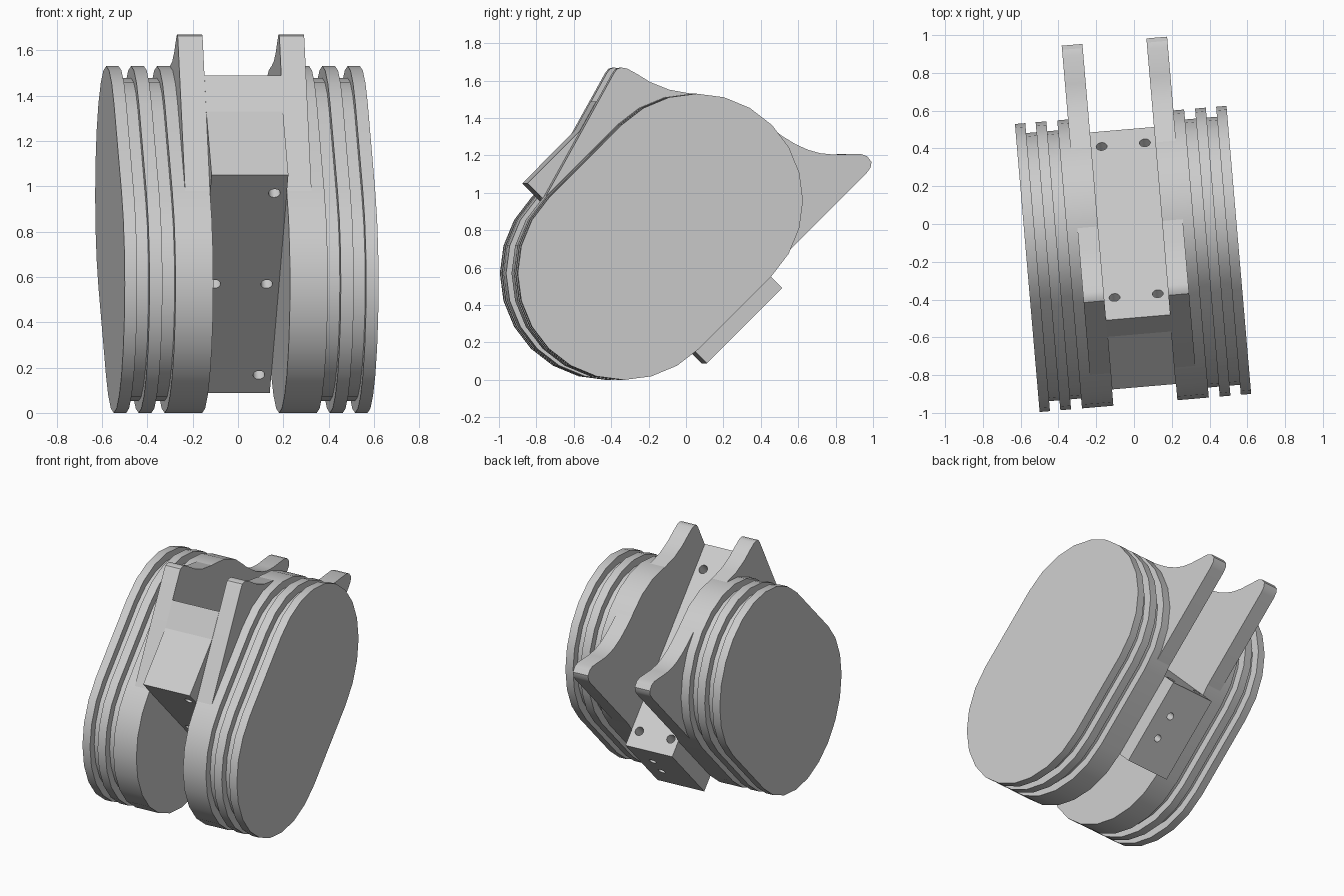
import bpy, bmesh, math
from mathutils import Matrix, Vector

cube = bpy.data.objects.get("Cube")
if cube:
    bpy.data.objects.remove(cube, do_unlink=True)

grey = bpy.data.materials.new("plain_grey")
grey.use_nodes = True
COLOUR = (0.6, 0.6, 0.6, 1)
grey.diffuse_color = COLOUR
grey.node_tree.nodes["Principled BSDF"].inputs["Base Color"].default_value = COLOUR

# Whole assembly is turned slightly about z; the oval's long axis is tilted 45 degrees
PLACE = Matrix.Translation((-0.005, -0.185, 0.765)) @ Matrix.Rotation(math.radians(4.9), 4, "Z")
TILT = Matrix.Rotation(math.radians(45), 4, "X")
HALF, RADIUS, GROOVE = 0.276, 0.57, 0.517
GAP = 0.17


def finish(name, bm, matrix, smooth=True):
    bmesh.ops.recalc_face_normals(bm, faces=bm.faces)
    bm.transform(matrix)
    mesh = bpy.data.meshes.new(name)
    bm.to_mesh(mesh)
    bm.free()
    obj = bpy.data.objects.new(name, mesh)
    bpy.context.collection.objects.link(obj)
    mesh.materials.append(grey)
    bpy.ops.object.select_all(action="DESELECT")
    obj.select_set(True)
    bpy.context.view_layer.objects.active = obj
    if smooth:
        bpy.ops.object.shade_smooth_by_angle(angle=math.radians(30))
    return obj


def loft(sections):
    """Bridge a list of closed loops and cap both ends."""
    bm = bmesh.new()
    rings = [[bm.verts.new(p) for p in s] for s in sections]
    n = len(rings[0])
    for a, b in zip(rings, rings[1:]):
        for i in range(n):
            j = (i + 1) % n
            bm.faces.new((a[i], a[j], b[j], b[i]))
    bm.faces.new(rings[0])
    bm.faces.new(rings[-1])
    return bm


def prism(profile, x0, x1):
    return loft([[(x, y, z) for y, z in profile] for x in (x0, x1)])


def oval(x, r, steps=12):
    pts = []
    for side in (1, -1):
        for i in range(steps + 1):
            a = -math.pi / 2 + math.pi * i / steps
            pts.append((x, side * (HALF + r * math.cos(a)), side * r * math.sin(a)))
    return pts


# Ear plate outline, from the front foot over both horns to the rear underside
ear_outline = [
    (-0.60, 0.20), (-0.225, 0.875), (-0.208, 0.898), (-0.185, 0.905), (-0.155, 0.90),
    (-0.10, 0.87), (-0.03, 0.827), (0.07, 0.787), (0.18, 0.767), (0.35, 0.70),
    (0.59, 0.60), (0.684, 0.535), (0.75, 0.495), (0.817, 0.465), (0.88, 0.447),
    (0.95, 0.44), (1.10, 0.443), (1.135, 0.43), (1.157, 0.40), (1.152, 0.37),
    (1.13, 0.34), (0.59, -0.20), (0.0, 0.0),
]

# Grooved oval ends and their eared plates
steps = [(GAP, RADIUS), (0.337, RADIUS), (0.337, GROOVE), (0.395, GROOVE), (0.395, RADIUS),
         (0.452, RADIUS), (0.452, GROOVE), (0.507, GROOVE), (0.507, RADIUS), (0.562, RADIUS)]
for side, word in ((1, "left"), (-1, "right")):
    finish(word + "_grooved_end", loft([oval(side * x, r) for x, r in steps]), PLACE @ TILT)
    finish(word + "_ear_plate", prism(ear_outline, side * GAP, side * 0.28), PLACE)

# Central block joining the two ends
block_outline = [(-0.278, -0.679), (0.292, -0.679), (0.292, 0.732), (0.117, 0.682), (-0.278, 0.682)]
block = finish("centre_block", prism(block_outline, -GAP, GAP), PLACE @ TILT, False)


# Blind screw holes: position on the block, boring axis, radius
def bore(pos, axis, radius, depth=0.2):
    bm = bmesh.new()
    turn = Vector(axis).to_track_quat("Z", "Y").to_matrix().to_4x4()
    bmesh.ops.create_cone(bm, cap_ends=True, segments=16, radius1=radius, radius2=radius,
                          depth=2 * depth, matrix=Matrix.Translation(pos) @ turn)
    cutter = finish("hole_cutter", bm, PLACE @ TILT, False)
    cutter.hide_render = True
    mod = block.modifiers.new("hole", "BOOLEAN")
    mod.operation, mod.solver, mod.object = "DIFFERENCE", "EXACT", cutter
    bpy.context.view_layer.objects.active = block
    bpy.ops.object.modifier_apply(modifier=mod.name)
    bpy.data.objects.remove(cutter, do_unlink=True)


SPREAD, REACH = 0.115, 0.567
for x in (-SPREAD, SPREAD):
    for t in (-REACH, REACH):
        bore((x, 0.292, t), (0, 1, 0), 0.029)
for x, t in ((SPREAD, REACH), (SPREAD, -REACH), (SPREAD, 0), (-SPREAD, 0)):
    bore((x, -0.278, t), (0, 1, 0), 0.026)
for s in (-0.07, 0.09):
    bore((0.055, s, -0.679), (0, 0, 1), 0.024, 0.08)

bpy.ops.object.select_all(action="DESELECT")
block.select_set(True)
bpy.context.view_layer.objects.active = block
bpy.ops.object.shade_smooth_by_angle(angle=math.radians(30))
# Keep the shallow bend of the front face crisp
for face in block.data.polygons:
    if face.area > 0.02:
        face.use_smooth = False
